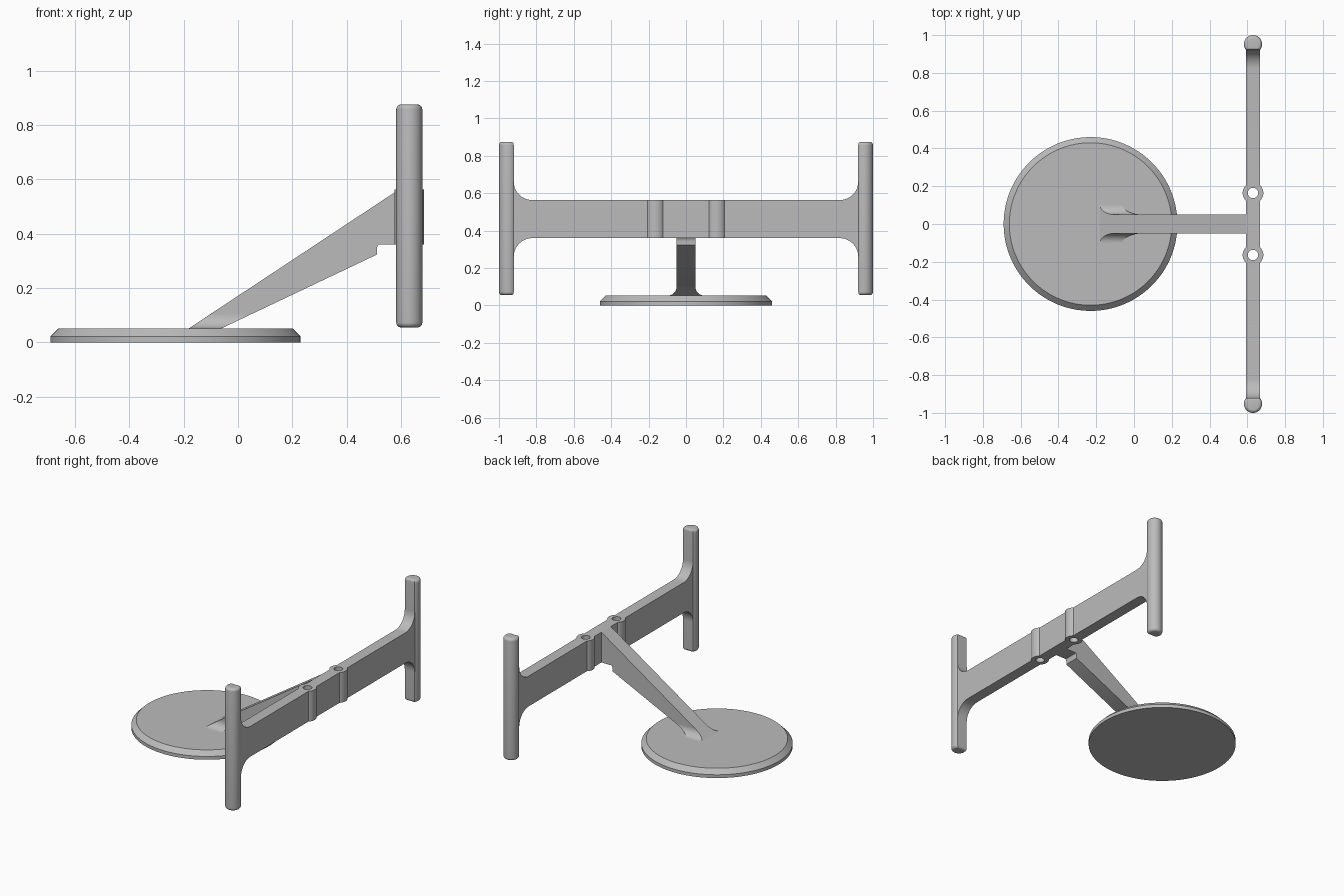
import bpy, bmesh
from math import sin, cos, pi, radians, acos
from mathutils import Vector

cube = bpy.data.objects.get("Cube")
if cube:
    bpy.data.objects.remove(cube, do_unlink=True)

GREY = (0.5, 0.5, 0.5, 1)
grey = bpy.data.materials.new("plain grey")
grey.use_nodes = True
grey.diffuse_color = GREY
grey.node_tree.nodes["Principled BSDF"].inputs["Base Color"].default_value = GREY


def make(name, bm):
    bmesh.ops.recalc_face_normals(bm, faces=bm.faces[:])
    mesh = bpy.data.meshes.new(name)
    bm.to_mesh(mesh)
    bm.free()
    mesh.materials.append(grey)
    obj = bpy.data.objects.new(name, mesh)
    bpy.context.collection.objects.link(obj)
    return obj


def loft(sections, caps=True):
    """Skin a list of closed rings that share one point count."""
    bm = bmesh.new()
    rings = [[bm.verts.new(p) for p in ring] for ring in sections]
    n = len(rings[0])
    for a, b in zip(rings, rings[1:]):
        for i in range(n):
            j = (i + 1) % n
            bm.faces.new((a[i], a[j], b[j], b[i]))
    if caps:
        bm.faces.new(rings[0])
        bm.faces.new(rings[-1])
    return bm


def circle(x, y, z, r, n=64):
    return [(x + r * cos(2 * pi * i / n), y + r * sin(2 * pi * i / n), z) for i in range(n)]


def boolean(obj, cutter, operation):
    mod = obj.modifiers.new(operation.lower(), 'BOOLEAN')
    mod.operation, mod.solver, mod.object = operation, 'EXACT', cutter
    bpy.context.view_layer.objects.active = obj
    bpy.ops.object.modifier_apply(modifier=mod.name)
    bpy.data.objects.remove(cutter, do_unlink=True)


parts = []

# Round base with a chamfered rim
BASE_X, BASE_TOP = -0.23, 0.052
parts.append(make("base_disc", loft([
    circle(BASE_X, 0, z, r, 128) for z, r in ((0, 0.46), (0.022, 0.46), (BASE_TOP, 0.43))])))

# Crossbar with filleted flares where it meets the uprights
BAR_X0, BAR_X1, BAR_Z0, BAR_Z1 = 0.593, 0.667, 0.36, 0.563
FILLET, INNER = 0.1, 0.921
arc = [(INNER - FILLET + FILLET * sin(a), FILLET - FILLET * cos(a))
       for a in (pi / 2 * i / 12 for i in range(13))]
arc.append((0.935, FILLET))
top = [(y, BAR_Z1 + h) for y, h in arc]
bottom = [(y, BAR_Z0 - h) for y, h in reversed(arc)]
half = top + bottom
outline = half + [(-y, z) for y, z in reversed(half)]
bar = make("crossbar", loft([[(x, y, z) for y, z in outline] for x in (BAR_X0, BAR_X1)]))

# Two bored bosses on the crossbar
POST_X = 0.63
for s in (-1, 1):
    boss = make("boss", loft([circle(POST_X, s * 0.164, z, 0.055) for z in (BAR_Z0, BAR_Z1)]))
    boolean(bar, boss, 'UNION')
for s in (-1, 1):
    bore = make("bore", loft([circle(POST_X, s * 0.164, z, 0.027) for z in (0.3, 0.6)]))
    boolean(bar, bore, 'DIFFERENCE')
parts.append(bar)

# Uprights: D-shaped section, flat side inward, rounded ends
R, POST_Y = 0.048, 0.952
a0 = -acos(0.65)
for s, name in ((1, "back_upright"), (-1, "front_upright")):
    start = -pi / 2 - a0
    sweep = 2 * pi + 2 * a0
    section = []
    for i in range(41):
        a = -pi / 2 - a0 + sweep * i / 40
        section.append((POST_X + R * cos(a), s * (POST_Y + R * sin(a))))
    rings = []
    c = 0.018
    ends = [(0.055 + c - c * cos(t), c - c * sin(t)) for t in (pi / 2 * i / 6 for i in range(7))]
    ends += [(0.93 - z, inset) for z, inset in reversed(ends)]
    for z, inset in ends:
        k = 1 - inset / R
        rings.append([(POST_X + (x - POST_X) * k, s * POST_Y + (y - s * POST_Y) * k, z)
                      for x, y in section])
    parts.append(make(name, loft(rings)))

# Sloping arm from the base to the crossbar
ARM_W, FLARE = 0.05, 0.05
TOP_SLOPE, LOW_SLOPE = 0.663, 0.474


def arm_x(z):
    h = z - BASE_TOP
    return -0.18 + h / TOP_SLOPE, -0.06 + h / LOW_SLOPE


neck = BASE_TOP + FLARE
x_top, x_low = arm_x(neck)
side = [(x_top, neck), (BAR_X0, BAR_Z1), (BAR_X0, BAR_Z0), (0.517, BAR_Z0),
        (0.513, 0.355), (0.511, 0.345), (0.511, 0.323), (x_low, neck)]
parts.append(make("arm", loft([[(x, y, z) for x, z in side] for y in (-ARM_W, ARM_W)])))

# Filleted foot of the arm
rings = []
for i in range(13):
    a = pi / 2 * i / 12
    z = BASE_TOP + FLARE * (1 - cos(a))
    w = ARM_W + FLARE * (1 - sin(a))
    xa, xb = arm_x(z)
    rings.append([(xa, -w, z), (xb, -w, z), (xb, w, z), (xa, w, z)])
parts.append(make("arm_foot", loft(rings, caps=False)))

# Smooth the curved faces, keep the hard edges
bpy.ops.object.select_all(action='DESELECT')
for obj in parts:
    obj.select_set(True)
bpy.context.view_layer.objects.active = parts[0]
bpy.ops.object.shade_smooth_by_angle(angle=radians(30))
